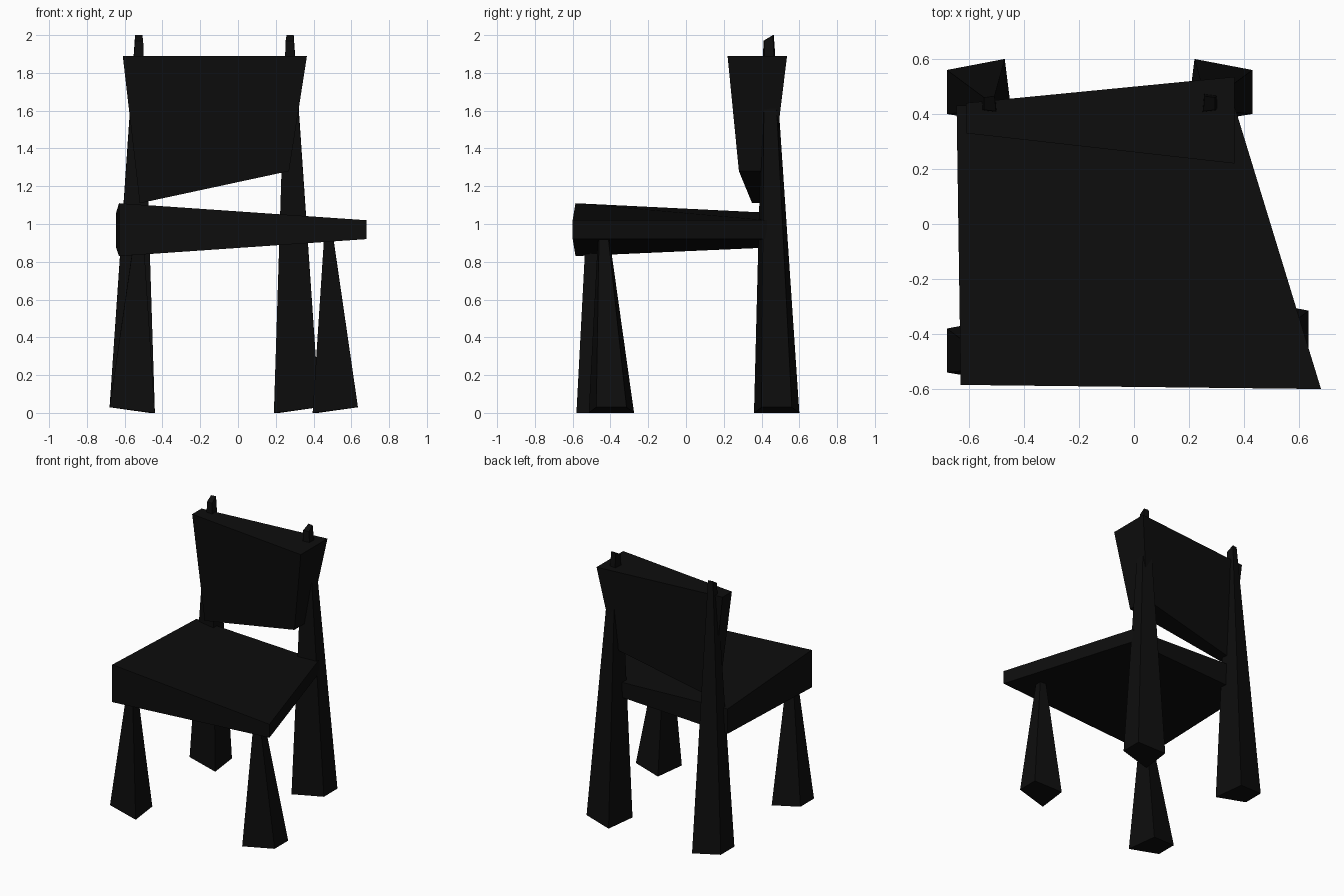
import bpy, bmesh

if "Cube" in bpy.data.objects:
    bpy.data.objects.remove(bpy.data.objects["Cube"])

black = bpy.data.materials.new("black_paint")
black.diffuse_color = (0.004, 0.004, 0.004, 1)
black.use_nodes = True
black.node_tree.nodes["Principled BSDF"].inputs["Base Color"].default_value = black.diffuse_color


def make_block(name, bottom, top):
    """Crooked block skinned between two four-cornered outlines."""
    bm = bmesh.new()
    lo = [bm.verts.new(p) for p in bottom]
    hi = [bm.verts.new(p) for p in top]
    bm.faces.new(lo[::-1])
    bm.faces.new(hi)
    for i in range(4):
        j = (i + 1) % 4
        bm.faces.new((lo[i], lo[j], hi[j], hi[i]))
    bmesh.ops.recalc_face_normals(bm, faces=bm.faces)
    mesh = bpy.data.meshes.new(name)
    bm.to_mesh(mesh)
    bm.free()
    mesh.materials.append(black)
    obj = bpy.data.objects.new(name, mesh)
    bpy.context.collection.objects.link(obj)
    return obj


# Seat: thick at the left front, thin along the right side
seat_plan = [(-0.63, -0.585, 0.83, 1.11), (0.68, -0.60, 0.92, 1.02),
             (0.365, 0.43, 0.92, 1.02), (-0.645, 0.43, 0.875, 1.06)]
make_block("seat", [(x, y, a) for x, y, a, b in seat_plan],
           [(x, y, b) for x, y, a, b in seat_plan])

# Backrest: slanted lower edge, thicker on the right
make_block("backrest",
           [(-0.52, 0.35, 1.11), (0.27, 0.28, 1.28), (0.27, 0.46, 1.28), (-0.52, 0.43, 1.11)],
           [(-0.61, 0.33, 1.89), (0.365, 0.22, 1.89), (0.365, 0.535, 1.89), (-0.61, 0.44, 1.89)])

# Tapered legs: one shape, shifted, mirrored left to right, cut to height
LEG_FOOT = [(0.19, 0.36, 0), (0.43, 0.40, 0.03), (0.43, 0.56, 0.03), (0.22, 0.60, 0)]
LEG_TIP = [(0.252, 0.41), (0.295, 0.415), (0.295, 0.46), (0.257, 0.465)]
MIRROR_X = -0.125


def make_leg(name, side, dx, dy, front_z, back_z):
    def place(x, y, z):
        return (x + dx if side > 0 else 2 * MIRROR_X - x - dx, y + dy, z)
    tip_z = (front_z, front_z, back_z, back_z)
    make_block(name, [place(*p) for p in LEG_FOOT],
               [place(x, y, z) for (x, y), z in zip(LEG_TIP, tip_z)])


make_leg("back_leg_right", 1, 0, 0, 1.97, 2.0)
make_leg("back_leg_left", -1, 0, 0, 1.97, 2.0)
make_leg("front_leg_right", 1, 0.205, -0.875, 0.95, 0.96)
make_leg("front_leg_left", -1, 0, -0.94, 0.95, 0.96)
